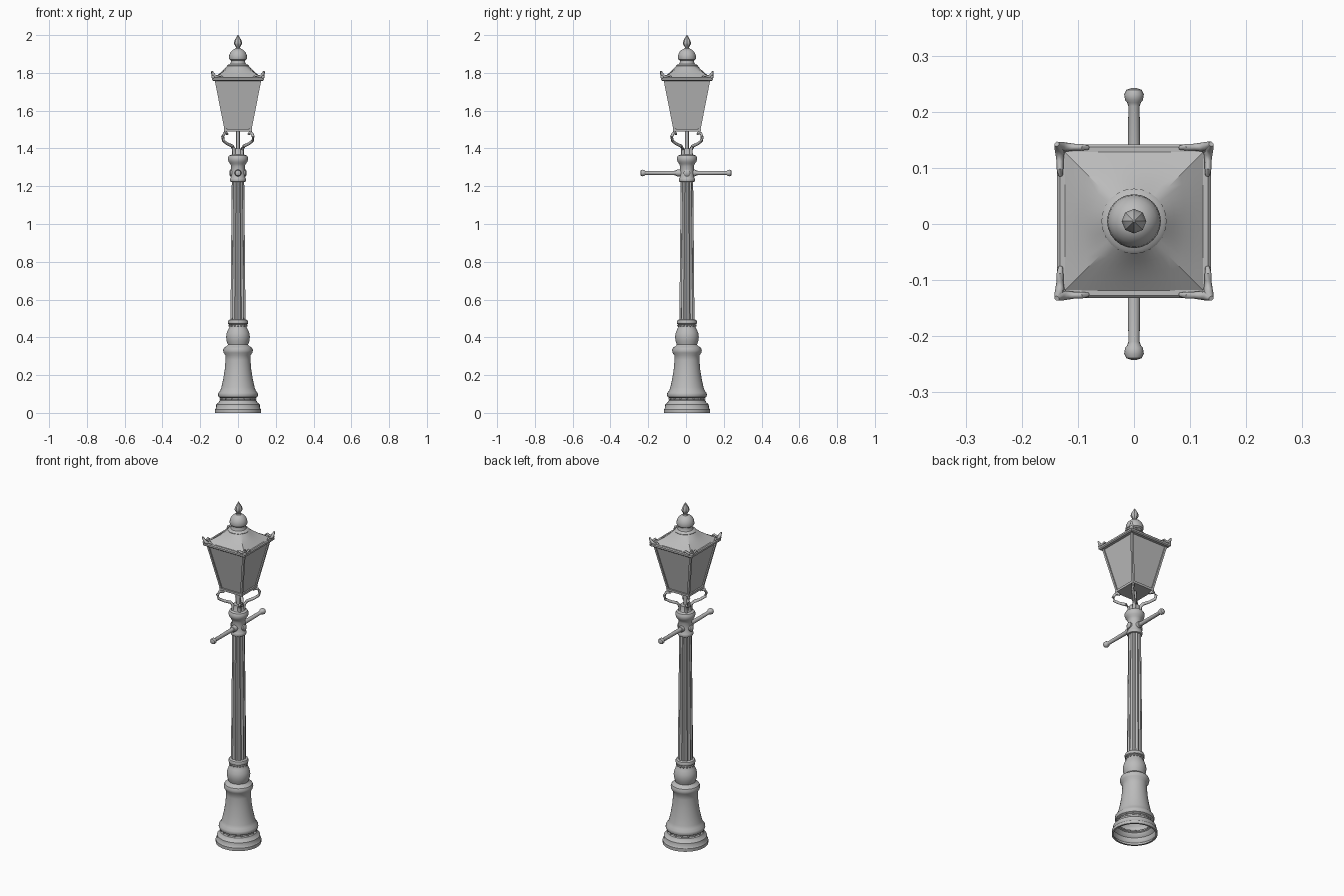
import bpy, bmesh, math
from mathutils import Vector

cube = bpy.data.objects.get("Cube")
if cube:
    bpy.data.objects.remove(cube, do_unlink=True)

CY = 0.005  # post axis
iron = bpy.data.materials.new("grey_iron")
iron.use_nodes = True
iron.diffuse_color = (0.5, 0.5, 0.5, 1)
iron.node_tree.nodes["Principled BSDF"].inputs["Base Color"].default_value = (0.5, 0.5, 0.5, 1)


def finish(name, bm, angle=35):
    bmesh.ops.recalc_face_normals(bm, faces=bm.faces)
    mesh = bpy.data.meshes.new(name)
    bm.to_mesh(mesh)
    bm.free()
    mesh.materials.append(iron)
    ob = bpy.data.objects.new(name, mesh)
    bpy.context.collection.objects.link(ob)
    ob.location.y = CY
    bpy.ops.object.select_all(action="DESELECT")
    ob.select_set(True)
    bpy.context.view_layer.objects.active = ob
    bpy.ops.object.shade_smooth_by_angle(angle=math.radians(angle))
    return ob


def loft(bm, rings, cap_low=False, cap_high=False):
    rows = [[bm.verts.new(p) for p in ring] for ring in rings]
    n = len(rows[0])
    for a, b in zip(rows, rows[1:]):
        for i in range(n):
            j = (i + 1) % n
            bm.faces.new((a[i], a[j], b[j], b[i]))
    if cap_low:
        bm.faces.new(rows[0][::-1])
    if cap_high:
        bm.faces.new(rows[-1])


def circle(r, z, n, flute=0.0, flutes=12):
    pts = []
    for i in range(n):
        a = 2 * math.pi * i / n
        s = r * (1 - flute * (0.5 + 0.5 * math.cos(flutes * a)))
        pts.append((s * math.cos(a), s * math.sin(a), z))
    return pts


def lathe(name, profile, n=32, low=False, high=True):
    bm = bmesh.new()
    loft(bm, [circle(r, z, n) for r, z in profile], low, high)
    return finish(name, bm)


def square(h, z):
    return [(-h, -h, z), (h, -h, z), (h, h, z), (-h, h, z)]


def tube(bm, path, radii, n=8):
    path = [Vector(p) for p in path]
    rings = []
    for i, p in enumerate(path):
        t = (path[min(i + 1, len(path) - 1)] - path[max(i - 1, 0)]).normalized()
        ref = Vector((0, 0, 1)) if abs(t.z) < 0.95 else Vector((1, -1, 0))
        side = t.cross(ref).normalized()
        up = side.cross(t)
        rings.append([p + radii[i] * (math.cos(k * math.tau / n) * side + math.sin(k * math.tau / n) * up)
                      for k in range(n)])
    loft(bm, rings, True, True)


def ball(bm, p, r, n=10):
    new = bmesh.ops.create_uvsphere(bm, u_segments=n, v_segments=6, radius=r)["verts"]
    bmesh.ops.translate(bm, verts=new, vec=p)


CORNERS = [(sx, sy) for sx in (-1, 1) for sy in (-1, 1)]

# Hollow cast base
lathe("base", [(0.112, 0), (0.122, 0), (0.122, 0.018), (0.117, 0.024), (0.115, 0.045), (0.102, 0.056),
               (0.098, 0.066), (0.09, 0.07), (0.09, 0.078), (0.102, 0.084), (0.106, 0.094), (0.104, 0.106),
               (0.094, 0.118), (0.088, 0.135), (0.078, 0.18), (0.07, 0.23), (0.066, 0.28), (0.067, 0.305),
               (0.076, 0.318), (0.079, 0.332), (0.074, 0.345), (0.06, 0.354), (0.053, 0.362)])
lathe("base_bulb", [(0.053, 0.36), (0.06, 0.38), (0.063, 0.402), (0.06, 0.422), (0.052, 0.442), (0.045, 0.455),
                    (0.044, 0.468), (0.052, 0.472), (0.054, 0.481), (0.05, 0.491), (0.04, 0.495)])

# Beaded necklaces on the base
bm = bmesh.new()
for r, z in ((0.046, 0.462), (0.092, 0.074)):
    for i in range(16):
        a = math.tau * i / 16
        ball(bm, (r * math.cos(a), r * math.sin(a), z), 0.006, 6)
finish("base_beads", bm)

# Fluted shaft
bm = bmesh.new()
loft(bm, [circle(0.041, 0.485, 96, 0.14), circle(0.039, 0.75, 96, 0.14), circle(0.034, 1.23, 96, 0.14)])
finish("fluted_shaft", bm)

# Collar and capital
lathe("collar", [(0.034, 1.222), (0.04, 1.224), (0.043, 1.232), (0.041, 1.242), (0.037, 1.248), (0.036, 1.305),
                 (0.041, 1.318), (0.049, 1.328), (0.053, 1.34), (0.053, 1.352), (0.048, 1.362), (0.034, 1.367),
                 (0.031, 1.372), (0.028, 1.40)], low=True)

# Ladder rest bar with knobs
bm = bmesh.new()
half = [(0, 0.018), (0.045, 0.018), (0.052, 0.016), (0.054, 0.012), (0.21, 0.01), (0.216, 0.012),
        (0.221, 0.016), (0.231, 0.0175), (0.239, 0.014), (0.242, 0.005)]
bar = [(-y, r) for y, r in half[:0:-1]] + half
tube(bm, [(0, y, 1.27) for y, r in bar], [r for y, r in bar], 16)
finish("ladder_bar", bm).location.y = 0
bm = bmesh.new()
for s in (-1, 1):
    tube(bm, [(s * 0.03, 0, 1.27), (s * 0.041, 0, 1.27), (s * 0.046, 0, 1.27)], [0.018, 0.018, 0.01], 12)
finish("collar_bosses", bm)

# Curled arms carrying the lantern, with a centre rod
bm = bmesh.new()
ctrl = [Vector(c) for c in ((0.02, 1.36), (0.021, 1.395), (0.032, 1.413), (0.058, 1.425), (0.077, 1.44),
                            (0.081, 1.462), (0.073, 1.48), (0.063, 1.484), (0.056, 1.474))]
for sx, sy in CORNERS:
    tube(bm, [(sx * d, sy * d, z) for d, z in ctrl], [0.01, 0.01, 0.009] + [0.008] * 5 + [0.006])
    tube(bm, [(sx * 0.066, sy * 0.066, 1.475), (sx * 0.066, sy * 0.066, 1.505)], [0.007, 0.007])
tube(bm, [(0, 0, 1.38), (0, 0, 1.5)], [0.01, 0.01])
finish("lantern_arms", bm, 50)

# Lantern body: panes, corner bars, frames
bm = bmesh.new()
loft(bm, [square(0.064, 1.495), square(0.117, 1.765)], True, True)
finish("lantern_panes", bm)
bm = bmesh.new()
for sx, sy in CORNERS:
    lo, hi, w = 0.071, 0.124, 0.012
    loft(bm, [[(sx * (h - a), sy * (h - b), z) for a, b in ((0, 0), (w, 0), (w, w), (0, w))]
              for h, z in ((lo, 1.495), (hi, 1.765))], True, True)
finish("lantern_corner_bars", bm)
bm = bmesh.new()
loft(bm, [square(0.066, 1.49), square(0.073, 1.49), square(0.074, 1.503), square(0.064, 1.503)], True)
finish("lantern_bottom_frame", bm)
bm = bmesh.new()
loft(bm, [square(0.115, 1.757), square(0.131, 1.757), square(0.137, 1.762), square(0.137, 1.772),
          square(0.132, 1.777), square(0.12, 1.777)], True, True)
finish("roof_rim", bm)


# Roof sweeping from a square eave to a round neck
def blend(h, z, t, n=48):
    pts = []
    for i in range(n):
        a = math.tau * i / n
        c, s = math.cos(a), math.sin(a)
        k = h * ((1 - t) / max(abs(c), abs(s)) + t)
        pts.append((k * c, k * s, z))
    return pts


bm = bmesh.new()
loft(bm, [blend(0.126, 1.775, 0), blend(0.11, 1.787, 0.08), blend(0.09, 1.803, 0.25),
          blend(0.072, 1.82, 0.55), blend(0.057, 1.836, 1)])
finish("roof", bm, 30)

# Corner horns with branches along each eave
bm = bmesh.new()
for sx, sy in CORNERS:
    for swap in (False, True):
        run = [(0.082, 0.131, 1.778), (0.094, 0.132, 1.787), (0.106, 0.132, 1.782),
               (0.12, 0.132, 1.781), (0.131, 0.134, 1.793), (0.137, 0.138, 1.809)]
        run = [(sx * (b if swap else a), sy * (a if swap else b), z) for a, b, z in run]
        tube(bm, run, [0.004, 0.006, 0.006, 0.008, 0.008, 0.004])
    ball(bm, (sx * 0.13, sy * 0.13, 1.779), 0.011)
finish("corner_horns", bm, 50)

# Chimney and finial
lathe("chimney", [(0.057, 1.832), (0.058, 1.838), (0.053, 1.843), (0.042, 1.847), (0.038, 1.856), (0.038, 1.866),
                  (0.046, 1.872), (0.048, 1.88), (0.046, 1.896), (0.039, 1.911), (0.028, 1.922), (0.016, 1.928)],
      24)
lathe("finial", [(0.016, 1.926), (0.011, 1.934), (0.013, 1.941), (0.02, 1.95), (0.022, 1.959), (0.017, 1.974),
                 (0.009, 1.988), (0.002, 2.0)], 8)
